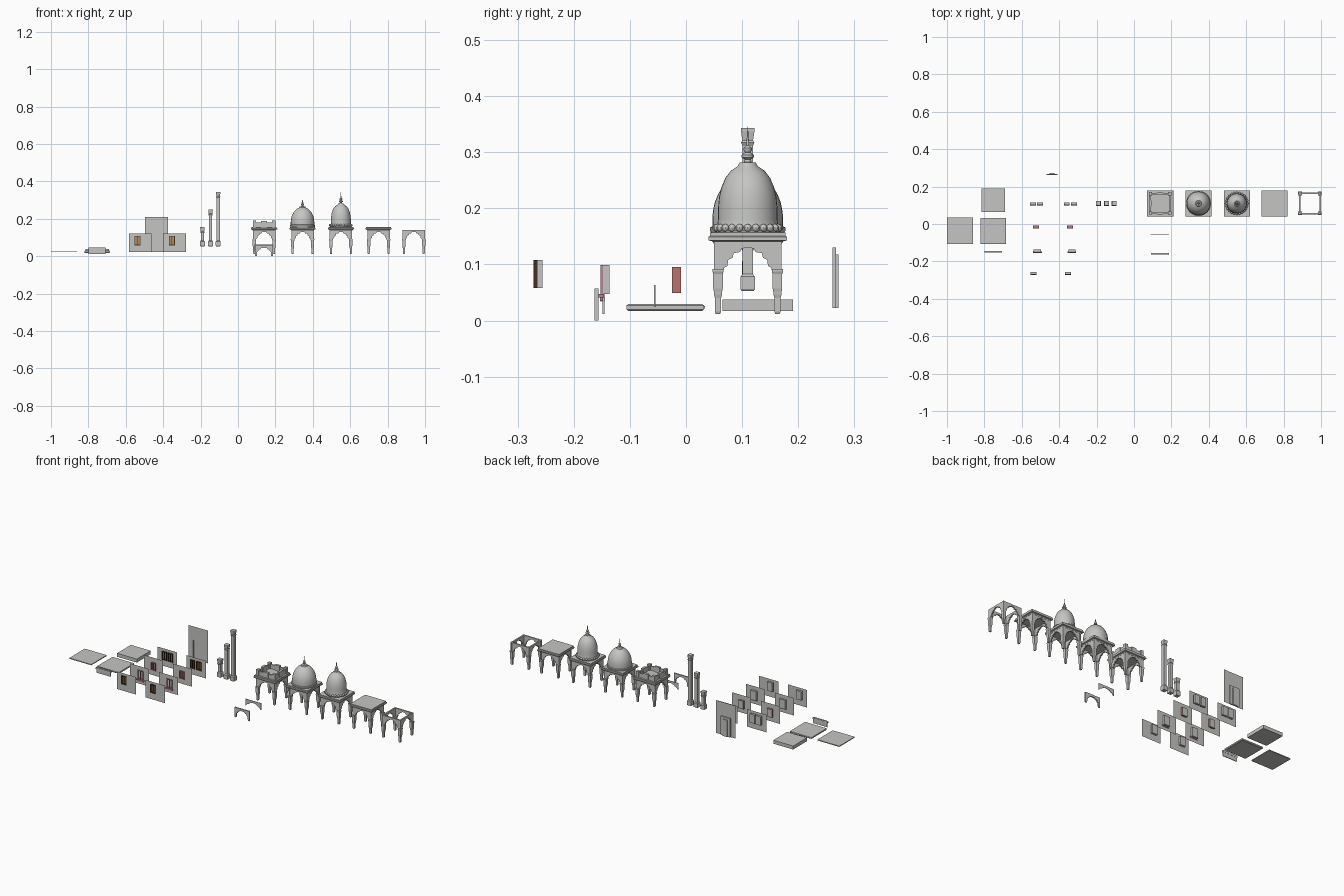
import bpy, bmesh, math
from mathutils import Matrix, Vector

cube = bpy.data.objects.get("Cube")
if cube:
    bpy.data.objects.remove(cube, do_unlink=True)


def material(name, rgb):
    m = bpy.data.materials.new(name)
    m.use_nodes = True
    m.diffuse_color = (*rgb, 1)
    m.node_tree.nodes["Principled BSDF"].inputs["Base Color"].default_value = (*rgb, 1)
    return m


STONE = material("grey stone", (.56, .56, .55))
BROWN = material("dark brown wood", (.06, .03, .015))
TAN = material("tan shutter", (.45, .26, .1))
RED = material("dull red", (.5, .17, .15))
MAUVE = material("mauve paint", (.5, .22, .32))


def make(name, bm, mats=(STONE,), smooth=False, fix=True):
    if fix:
        bmesh.ops.recalc_face_normals(bm, faces=bm.faces)
    me = bpy.data.meshes.new(name)
    bm.to_mesh(me)
    bm.free()
    for m in mats:
        me.materials.append(m)
    ob = bpy.data.objects.new(name, me)
    bpy.context.scene.collection.objects.link(ob)
    if smooth:
        bpy.ops.object.select_all(action='DESELECT')
        bpy.context.view_layer.objects.active = ob
        ob.select_set(True)
        bpy.ops.object.shade_smooth_by_angle(angle=math.radians(35))
    return ob


def box(bm, x0, x1, y0, y1, z0, z1, mat=0):
    mtx = Matrix.Translation(((x0 + x1) / 2, (y0 + y1) / 2, (z0 + z1) / 2))
    mtx = mtx @ Matrix.Diagonal((x1 - x0, y1 - y0, z1 - z0, 1))
    for v in bmesh.ops.create_cube(bm, size=1, matrix=mtx)["verts"]:
        for f in v.link_faces:
            f.material_index = mat


def square_stack(bm, x, y, profile):
    """Square section swept up through (half width, height) pairs."""
    rings = [[bm.verts.new((x + a * h, y + b * h, z))
              for a, b in ((-1, -1), (1, -1), (1, 1), (-1, 1))] for h, z in profile]
    for lo, hi in zip(rings, rings[1:]):
        for i in range(4):
            j = (i + 1) % 4
            bm.faces.new((lo[i], lo[j], hi[j], hi[i]))
    bm.faces.new(rings[0][::-1])
    bm.faces.new(rings[-1])


def lathe(bm, x, y, profile, n=32):
    rings = [[bm.verts.new((x + r * math.cos(math.tau * i / n),
                            y + r * math.sin(math.tau * i / n), z))
              for i in range(n)] for r, z in profile]
    for lo, hi in zip(rings, rings[1:]):
        for i in range(n):
            j = (i + 1) % n
            bm.faces.new((lo[i], lo[j], hi[j], hi[i]))
    bm.faces.new(rings[-1])


def arch(bm, half_outline, thick, place):
    """Mirror half an arch outline and extrude it; place moves it into position."""
    pts = half_outline + [(-a, z) for a, z in reversed(half_outline)]
    front, back = ([bm.verts.new(place @ Vector((a, d, z))) for a, z in pts]
                   for d in (0, thick))
    n = len(pts)
    bm.faces.new(front)
    bm.faces.new(back[::-1])
    for i in range(n):
        j = (i + 1) % n
        bm.faces.new((front[i], back[i], back[j], front[j]))


# Cusped arch between two legs
CUSPS = [(.044, .085), (.042, .094), (.036, .097), (.035, .108), (.027, .112),
         (.025, .12), (.014, .122), (.011, .128), (0.002, .13)]
FRAME = [(.002, .141), (.06, .141), (.06, .05), (.047, .05)] + CUSPS
LEG = [(.004, .012), (.0055, .016), (.0055, .04), (.007, .046), (.0075, .052),
       (.0085, .057), (.0085, .083), (.01, .087), (.01, .092)]
CY = .11


def pavilion(x, name, roof=True):
    bm = bmesh.new()
    for k in range(4):
        turn = Matrix.Translation((x, CY, 0)) @ Matrix.Rotation(k * math.pi / 2, 4, 'Z')
        arch(bm, FRAME, .008, turn @ Matrix.Translation((0, -.059, 0)))
    for a in (-1, 1):
        for b in (-1, 1):
            square_stack(bm, x + a * .053, CY + b * .053, LEG)
    make(name + "_arcade", bm)
    if roof:
        bm = bmesh.new()
        square_stack(bm, x, CY, [(.06, .136), (.063, .141), (.07, .143),
                                 (.07, .149), (.067, .151), (.067, .157)])
        make(name + "_eave", bm)


def finial(bm, x, z, s):
    lathe(bm, x, CY, [(r * s, z + h * s) for r, h in (
        (.2, -.03), (.22, 0), (.1, .06), (.08, .13), (.16, .19), (.16, .25), (.07, .32),
        (.11, .38), (.11, .43), (.04, .5), (.025, .7), (.004, 1))], 16)


pavilion(.14, "parapet_pavilion")
pavilion(.345, "dome_pavilion")
pavilion(.55, "bell_pavilion")
pavilion(.752, "flat_pavilion")
pavilion(.94, "open_pavilion", False)

# Parapet with raised corner and middle blocks
bm = bmesh.new()
for k in range(4):
    turn = Matrix.Translation((.14, CY, 0)) @ Matrix.Rotation(k * math.pi / 2, 4, 'Z')
    start = set(bm.verts)
    box(bm, -.054, .054, -.056, -.049, .157, .181)
    box(bm, -.016, .016, -.059, -.046, .157, .188)
    box(bm, -.06, -.043, -.06, -.043, .157, .19)
    bmesh.ops.transform(bm, matrix=turn, verts=[v for v in bm.verts if v not in start])
make("parapet", bm)

# Round dome
bm = bmesh.new()
lathe(bm, .345, CY, [(.064, .155), (.067, .16), (.067, .166), (.063, .168), (.063, .182),
                     (.062, .195), (.059, .21), (.053, .225), (.044, .24), (.031, .253),
                     (.017, .26), (.014, .266)])
finial(bm, .345, .265, .05)
make("round_dome", bm, smooth=True)

# Bell dome with a ring of petals at its foot
bm = bmesh.new()
lathe(bm, .55, CY, [(.056, .155), (.058, .16), (.055, .165), (.053, .18), (.053, .2),
                    (.051, .22), (.047, .237), (.04, .254), (.03, .267), (.018, .275),
                    (.014, .282)])
finial(bm, .55, .278, .068)
for i in range(24):
    a = math.tau * i / 24
    bmesh.ops.create_uvsphere(bm, u_segments=8, v_segments=6, radius=.007,
                              matrix=Matrix.Translation((.55 + .056 * math.cos(a),
                                                         CY + .056 * math.sin(a), .165)))
make("bell_dome", bm, smooth=True)

# Columns of three heights
for x, top, label in ((-.19, .155, "short"), (-.147, .25, "middle"), (-.106, .343, "tall")):
    bm = bmesh.new()
    square_stack(bm, x, CY, [
        (.011, .053), (.013, .056), (.013, .078), (.009, .083), (.009, top - .032),
        (.012, top - .026), (.0095, top - .022), (.012, top - .006), (.012, top)])
    make(label + "_column", bm)

# Freestanding arches
bm = bmesh.new()
arch(bm, [(.002, .057), (.048, .057), (.048, 0), (.038, 0), (.036, .024), (.031, .026),
          (.029, .034), (.019, .037), (.017, .042), (.002, .045)], .007,
     Matrix.Translation((.139, -.163, 0)))
make("legged_arch", bm)
bm = bmesh.new()
arch(bm, [(.002, .063), (.05, .063), (.05, .024), (.046, .026), (.038, .036),
          (.028, .039), (.019, .047), (.002, .051)], .003,
     Matrix.Translation((.137, -.057, 0)))
make("spandrel_arch", bm)

# Floor slabs
for name, x, y, prof in (
        ("thin_slab", -.93, -.036, [(.07, .021), (.07, .026)]),
        ("moulded_slab", -.753, -.037, [(.066, .017), (.069, .02), (.069, .027), (.066, .029)]),
        ("thick_slab", -.753, .128, [(.063, .017), (.063, .037)])):
    bm = bmesh.new()
    square_stack(bm, x, y, prof)
    make(name, bm)

# Fascia strip
bm = bmesh.new()
box(bm, -.798, -.708, -.149, -.145, .012, .047)
box(bm, -.8, -.706, -.152, -.144, .034, .043)
make("fascia", bm)


def panel(name, x0, x1, z0, z1, y, holes, depth, mats, back=0, side=0):
    """Thin wall with recessed openings; holes are (x0, x1, z0, z1)."""
    bm = bmesh.new()

    def quad(pts, mat):
        bm.faces.new([bm.verts.new(p) for p in pts]).material_index = mat

    xs = sorted({x0, x1, *(v for h in holes for v in h[:2])})
    zs = sorted({z0, z1, *(v for h in holes for v in h[2:])})
    for a, b in zip(xs, xs[1:]):
        for c, d in zip(zs, zs[1:]):
            if not any(h[0] <= a < h[1] and h[2] <= c < h[3] for h in holes):
                quad(((a, y, c), (b, y, c), (b, y, d), (a, y, d)), 0)
    for a, b, c, d in holes:
        e = y + depth
        quad(((a, e, c), (b, e, c), (b, e, d), (a, e, d)), back)
        ring = [(a, c), (b, c), (b, d), (a, d)]
        for (p, q), (r, s) in zip(ring, ring[1:] + ring[:1]):
            quad(((p, y, q), (p, e, q), (r, e, s), (r, y, s)), side)
    bmesh.ops.remove_doubles(bm, verts=bm.verts, dist=1e-5)
    make(name, bm, mats, fix=False)


def window_frame(name, hole, y, mats, sill=False):
    """Border bars, a mullion and shutter leaves around one opening."""
    a, b, c, d = hole
    t, m = .004, (a + b) / 2
    bm = bmesh.new()
    for p, q, r, s in ((a, a + t, c, d), (b - t, b, c, d), (a, b, c, c + t),
                       (a, b, d - t, d), (m - .0015, m + .0015, c, d)):
        box(bm, p, q, y - .004, y + .003, r, s)
    box(bm, a + t, b - t, y + .004, y + .006, c + t, d - t, 1)
    if sill:
        box(bm, a - .005, b + .005, y - .008, y + .002, c - .006, c)
        box(bm, a, b, y - .005, y, c - .012, c - .006)
    make(name, bm, mats)


# Wall panels: x centre, row, openings, height range and paint
ROWS = (
    ("double", .104, (((-.556, -.524), (-.519, -.487)), ((-.375, -.346), (-.337, -.305))),
     (.056, .106), BROWN, TAN, False),
    ("red", -.021, (((-.54, -.508),), ((-.358, -.326),)), (.049, .095), RED, MAUVE, False),
    ("mauve", -.148, (((-.536, -.498),), ((-.351, -.314),)), (.047, .099), MAUVE, STONE, True),
    ("brown", -.268, (((-.554, -.521),), ((-.37, -.337),)), (.058, .108), BROWN, TAN, False))
for label, y, sides, (c, d), frame, leaf, sill in ROWS:
    for side, cx, spans in zip(("right", "left"), (-.523, -.339), sides):
        holes = [(a, b, c, d) for a, b in spans]
        panel(f"{label}_wall_{side}", cx - .061, cx + .061, .021, .122, y, holes, .012,
              (STONE, frame), side=int(label == "red"))
        for i, h in enumerate(holes):
            window_frame(f"{label}_window_{side}_{i + 1}", h, y, (frame, leaf), sill)

# Tall wall with a stepped doorway niche
panel("tall_wall", -.497, -.374, .022, .21, .261, [(-.468, -.408, .022, .13)], .006, (STONE,))
panel("door_niche", -.468, -.408, .022, .13, .266, [(-.452, -.424, .022, .118)], .006, (STONE,))
